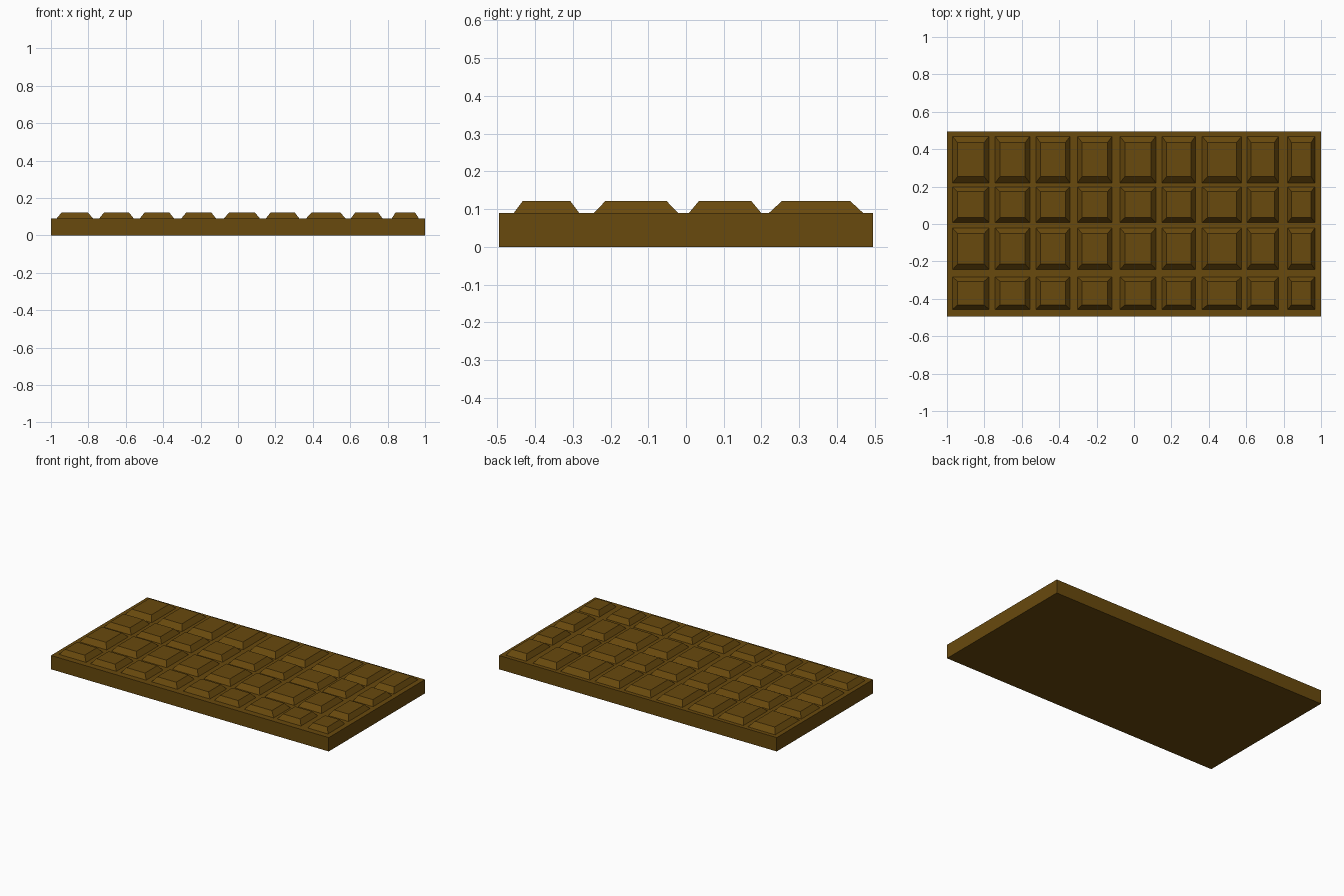
import bpy, bmesh

if "Cube" in bpy.data.objects:
    bpy.data.objects.remove(bpy.data.objects["Cube"])

# One chocolate brown for the whole bar
brown = bpy.data.materials.new("chocolate_brown")
brown.diffuse_color = (0.14, 0.067, 0.004, 1.0)
brown.use_nodes = True
brown.node_tree.nodes["Principled BSDF"].inputs["Base Color"].default_value = brown.diffuse_color

SLAB_TOP, PIECE_TOP = 0.09, 0.121
TAPER = 0.135  # bevel inset as a share of each piece's width

# Uneven columns (x ranges) and rows (y ranges) of the pieces
COLS = [(-0.97, -0.775), (-0.742, -0.557), (-0.525, -0.342), (-0.303, -0.117),
        (-0.075, 0.117), (0.149, 0.328), (0.364, 0.576), (0.603, 0.773), (0.822, 0.967)]
ROWS = [(-0.456, -0.283), (-0.244, -0.021), (0.008, 0.199), (0.22, 0.469)]


def frustum(name, xr, yr, z0, z1, taper=0.0, bottom=True):
    """Box whose top is drawn in by a share of its width."""
    bm = bmesh.new()
    rings = []
    for z, t in ((z0, 0.0), (z1, taper)):
        dx, dy = t * (xr[1] - xr[0]), t * (yr[1] - yr[0])
        xa, xb, ya, yb = xr[0] + dx, xr[1] - dx, yr[0] + dy, yr[1] - dy
        rings.append([bm.verts.new((x, y, z))
                      for x, y in ((xa, ya), (xb, ya), (xb, yb), (xa, yb))])
    low, high = rings
    bm.faces.new(high)
    if bottom:
        bm.faces.new(low[::-1])
    for i in range(4):
        j = (i + 1) % 4
        bm.faces.new((low[i], low[j], high[j], high[i]))
    mesh = bpy.data.meshes.new(name)
    bm.to_mesh(mesh)
    bm.free()
    mesh.materials.append(brown)
    obj = bpy.data.objects.new(name, mesh)
    bpy.context.collection.objects.link(obj)
    return obj


# Base slab
frustum("slab", (-1.0, 1.0), (-0.495, 0.495), 0.0, SLAB_TOP)

# Bevelled pieces on top (open underneath, where they meet the slab)
for r, yr in enumerate(ROWS):
    for c, xr in enumerate(COLS):
        frustum(f"piece_{r + 1}_{c + 1}", xr, yr, SLAB_TOP, PIECE_TOP, TAPER, bottom=False)
